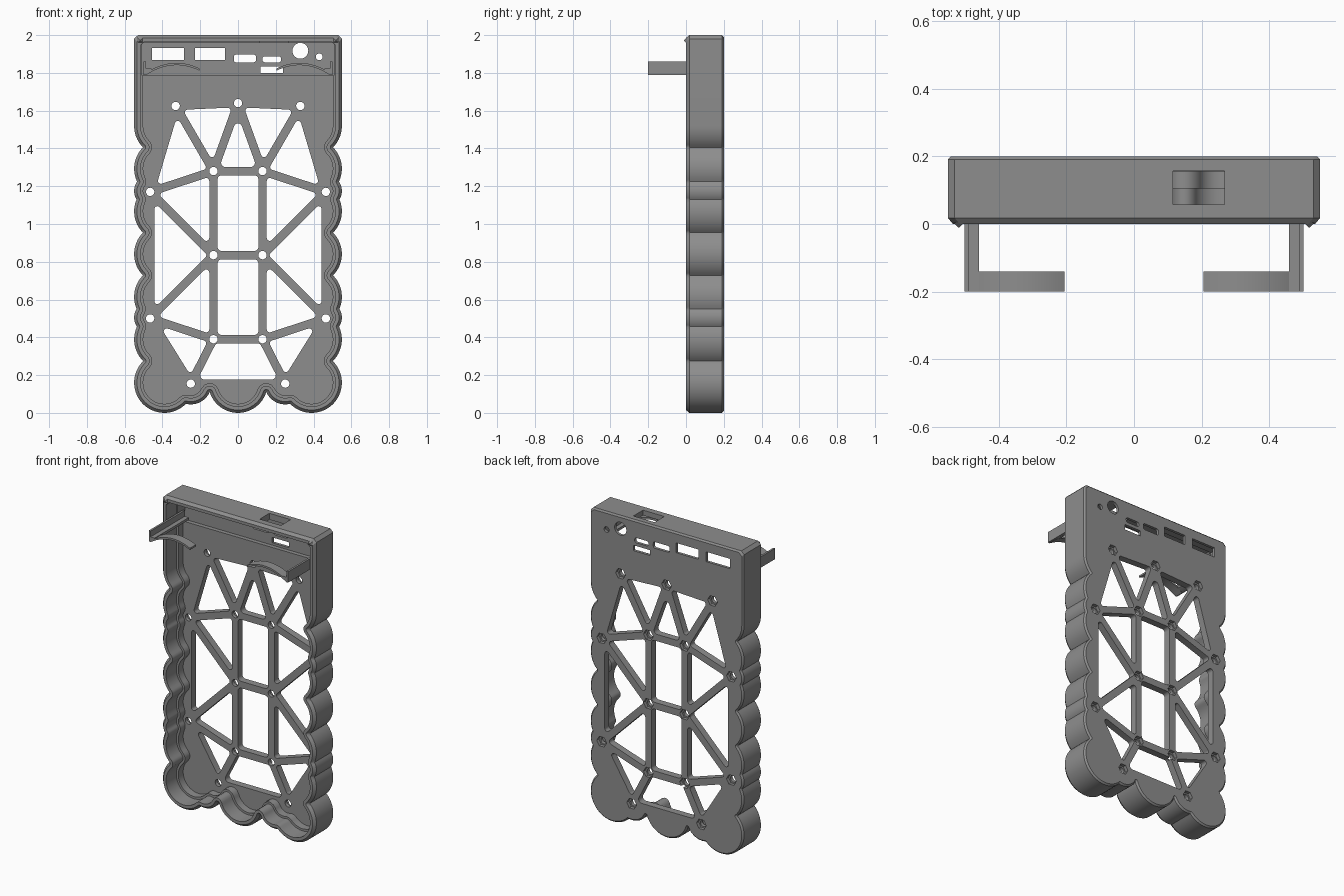
import bpy, bmesh, math
from mathutils import Vector as V

if "Cube" in bpy.data.objects:
    bpy.data.objects.remove(bpy.data.objects["Cube"])

grey = bpy.data.materials.new("mid_grey")
grey.diffuse_color = (0.27, 0.27, 0.27, 1)
grey.use_nodes = True
grey.node_tree.nodes["Principled BSDF"].inputs["Base Color"].default_value = grey.diffuse_color


def make(name, bm):
    bmesh.ops.recalc_face_normals(bm, faces=bm.faces[:])
    me = bpy.data.meshes.new(name)
    bm.to_mesh(me)
    bm.free()
    me.materials.append(grey)
    ob = bpy.data.objects.new(name, me)
    bpy.context.collection.objects.link(ob)
    return ob


def loft(bm, rings):
    """Closed solid through rings of (x, y, z) points."""
    vs = [[bm.verts.new(p) for p in r] for r in rings]
    for a, b in zip(vs, vs[1:]):
        for i in range(len(a)):
            j = (i + 1) % len(a)
            bm.faces.new((a[i], a[j], b[j], b[i]))
    bm.faces.new(vs[0])
    bm.faces.new(vs[-1][::-1])


def prism(bm, pts, y0, y1):
    loft(bm, [[(x, y, z) for x, z in pts] for y in (y0, y1)])


def rect(x0, x1, z0, z1):
    return [(x0, z0), (x1, z0), (x1, z1), (x0, z1)]


def disc(x, z, r, n=32):
    return [(x + r * math.cos(2 * math.pi * i / n), z + r * math.sin(2 * math.pi * i / n)) for i in range(n)]


def rounded(pts, inset, r, n=6):
    """Convex polygon, inset, with filleted corners."""
    pts = [V(p) for p in pts]
    c = sum(pts, V((0, 0))) / len(pts)
    out = []
    for i, p in enumerate(pts):
        u, w = (pts[i - 1] - p).normalized(), (pts[(i + 1) % len(pts)] - p).normalized()
        half = u.angle(w) / 2
        bis = (u + w).normalized()
        o = p + bis * (inset + r) / math.sin(half)
        a0 = math.atan2(-bis.y, -bis.x)
        sweep = math.pi / 2 - half
        turn = 1 if (p - c).cross(pts[(i + 1) % len(pts)] - c) > 0 else -1
        for k in range(n + 1):
            a = a0 + turn * sweep * (2 * k / n - 1)
            out.append((o.x + r * math.cos(a), o.y + r * math.sin(a)))
    return out


# Scalloped outline: chain of lobes from the bottom centre up the left side
W = .55
lobes = [(0, .157, .157), (-.25, .155, .11), (-.39, .16, .16)]
for k in range(1, 7):
    if k in (2, 5):            # small lobes around the side screws
        lobes.append((-.465, .505 if k == 2 else 1.175, .085))
    lobes.append((-.39, .163 + .226 * k, .16))


def meet(a, b):
    """Outer crossing of two circles."""
    p, q = V(a[:2]), V(b[:2])
    d = (q - p).length
    t = (d * d + a[2] ** 2 - b[2] ** 2) / (2 * d)
    h = math.sqrt(a[2] ** 2 - t * t)
    u = (q - p) / d
    n = V((-u.y, u.x))
    return max((p + u * t + n * h, p + u * t - n * h), key=lambda s: (s - V((0, .9))).length)


ends = [V((0, 0))] + [meet(a, b) for a, b in zip(lobes, lobes[1:])] + [V((-W, lobes[-1][1]))]
left = []                      # (point, outward normal)
for i, (cx, cz, r) in enumerate(lobes):
    c = V((cx, cz))
    s, e = ends[i] - c, ends[i + 1] - c
    a0 = math.atan2(s.y, s.x)
    sweep = -((a0 - math.atan2(e.y, e.x)) % (2 * math.pi))
    if left:                   # fan of normals at the notch
        n0 = left[-1][1]
        f0 = math.atan2(n0.y, n0.x)
        df = (a0 - f0) % (2 * math.pi)
        for k in range(1, 5):
            a = f0 + df * k / 5
            left.append((ends[i], V((math.cos(a), math.sin(a)))))
    n = max(5, int(abs(sweep) / .1))
    for k in range(n + 1):
        a = a0 + sweep * k / n
        nv = V((math.cos(a), math.sin(a)))
        left.append((c + nv * r, nv))
# Chamfered top corner, kept the same size in every ring
left += [(V((-W, 1.98)), V((-1, 1))), (V((.02 - W, 2)), V((-1, 1)))]
right = [(V((-p.x, p.y)), V((-n.x, n.y))) for p, n in left[:0:-1]]
outline = left + right


def ring(d, y):
    return [(p.x - n.x * d, y, p.y - n.y * d) for p, n in outline]


# Case: outer wall, stepped inner wall, back plate
bm = bmesh.new()
loft(bm, [ring(.01, .2), ring(0, .19), ring(0, .018), ring(.015, 0), ring(.034, 0),
          ring(.034, .105), ring(.048, .105), ring(.048, .155)])
bmesh.ops.remove_doubles(bm, verts=bm.verts[:], dist=1e-5)
case = make("case", bm)

# Recess behind the connectors
bay = bmesh.new()
prism(bay, rect(-.509, .509, 1.785, 1.959), .095, .182)

# Lattice windows between the screw positions, and connector openings
cuts = bmesh.new()
T, C, A, B, D, E, F, G = ((-.33, 1.625), (0, 1.64), (-.13, 1.28), (-.465, 1.17),
                          (-.13, .835), (-.465, .5), (-.13, .39), (-.25, .155))


def mir(p):
    return (-p[0], p[1])


for cell in ((T, B, A), (T, A, C), (B, D, A), (B, E, D), (E, F, D), (E, G, F)):
    prism(cuts, rounded(cell, .022, .016), .12, .25)
    prism(cuts, rounded([mir(p) for p in cell], .022, .016), .12, .25)
for cell in ((A, mir(A), C), (A, D, mir(D), mir(A)), (D, F, mir(F), mir(D)), (F, G, mir(G), mir(F))):
    prism(cuts, rounded(cell, .022, .022), .12, .25)
screws = [C] + [q for p in (T, A, B, D, E, F, G) for q in (p, mir(p))]
for x, z in screws:
    prism(cuts, disc(x, z, .022), .12, .25)
for x0, x1, z0, z1, r in ((-.455, -.285, 1.868, 1.932, .002), (-.228, -.07, 1.868, 1.932, .002),
                          (-.022, .095, 1.856, 1.897, .012), (.13, .228, 1.856, 1.888, .012),
                          (.118, .238, 1.8, 1.835, .002)):
    prism(cuts, rounded(rect(x0, x1, z0, z1), 0, r), .12, .25)
prism(cuts, disc(.33, 1.917, .042), .12, .25)
prism(cuts, disc(.43, 1.885, .018), .12, .25)

# Hexagonal nut pockets on the back and the slot in the top wall
pockets = bmesh.new()
for x, z in screws:
    prism(pockets, disc(x, z, .035, 6), .178, .25)
prism(pockets, rect(.115, .268, 1.93, 2.1), .058, .157)

for bm in (bay, cuts, pockets):
    cutter = make("cutter", bm)
    bpy.context.view_layer.objects.active = case
    mod = case.modifiers.new("cut", 'BOOLEAN')
    mod.operation, mod.solver, mod.object = 'DIFFERENCE', 'EXACT', cutter
    bpy.ops.object.modifier_apply(modifier=mod.name)
    bpy.data.objects.remove(cutter)

# Spring clips reaching out of the front, and snap nubs on the rim, one per side
parts = [case]
for side, s in (("left", -1), ("right", 1)):
    bm = bmesh.new()
    prism(bm, [(s * x, z) for x, z in ((.5, 1.79), (.5, 1.86), (.487, 1.86), (.487, 1.822),
                                       (.458, 1.822), (.458, 1.806), (.487, 1.79))], -.2, .15)
    parts.append(make(side + "_clip_arm", bm))
    bm = bmesh.new()
    arc = [(x, 1.853 - 2.0 * (x - .325) ** 2) for x in (.205 + .283 * k / 16 for k in range(17))]
    prism(bm, [(s * x, z) for x, z in arc] + [(s * x, z - .012) for x, z in arc[::-1]], -.2, -.14)
    parts.append(make(side + "_clip_spring", bm))
    bm = bmesh.new()
    loft(bm, [[(s * x, y, z) for x, z in rect(.518 - h, .518 + h, 1.972 - h, 1.972 + h)]
              for y, h in ((.004, .016), (-.01, .002))])
    parts.append(make(side + "_snap_nub", bm))

for ob in parts:
    bpy.ops.object.select_all(action='DESELECT')
    ob.select_set(True)
    bpy.context.view_layer.objects.active = ob
    bpy.ops.object.shade_smooth_by_angle(angle=math.radians(30))
